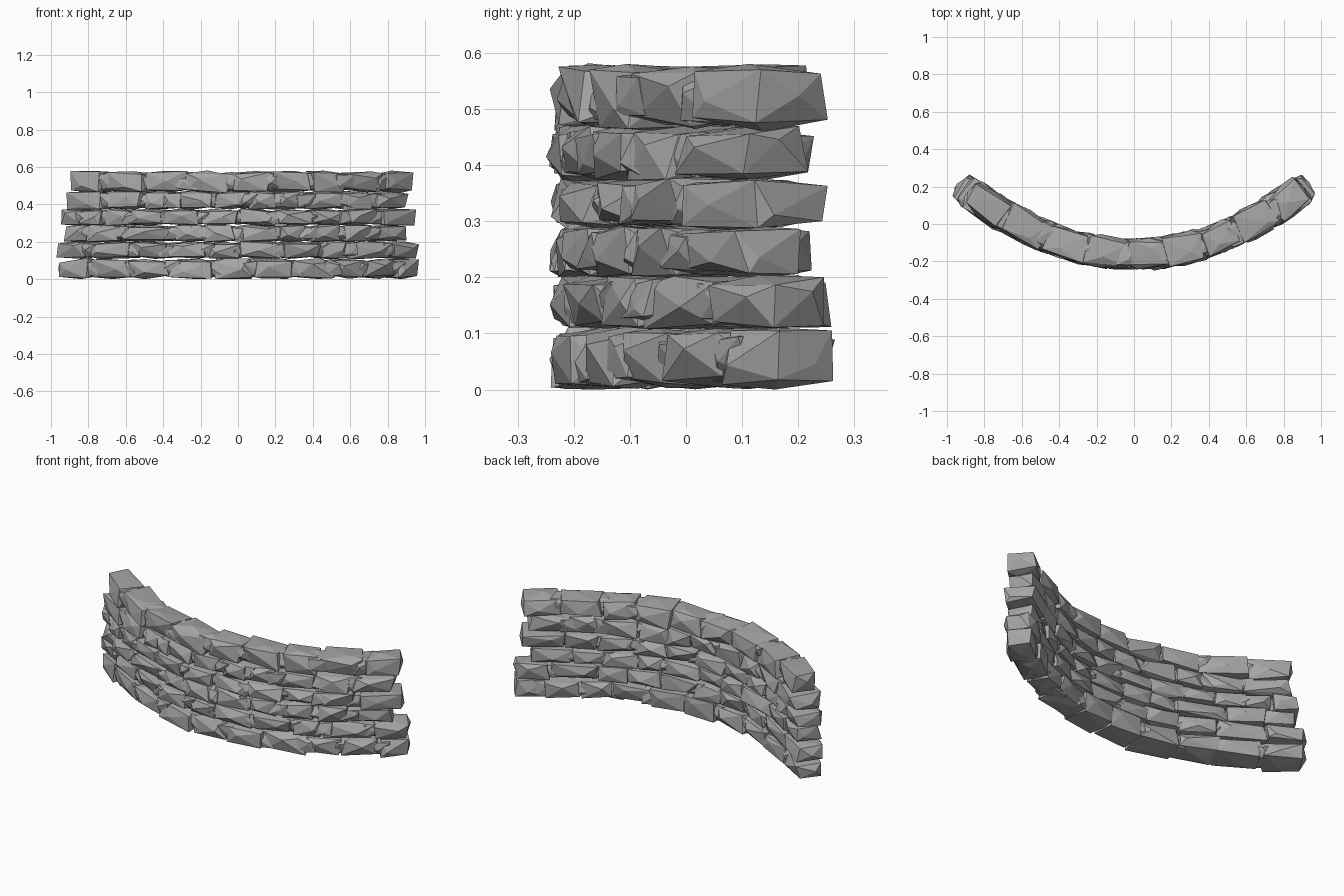
import bpy, bmesh, math, random
from mathutils import Matrix, Vector

random.seed(7)
if "Cube" in bpy.data.objects:
    bpy.data.objects.remove(bpy.data.objects["Cube"])

stone_grey = bpy.data.materials.new("stone_grey")
stone_grey.use_nodes = True
colour = (0.38, 0.38, 0.38, 1)
stone_grey.diffuse_color = colour
stone_grey.node_tree.nodes["Principled BSDF"].inputs["Base Color"].default_value = colour

DEPTH = 0.17
SIGNS = (-1, 1)
rand = random.uniform


def front_point(x):
    """Point on the curved front face of the wall, in plan."""
    return Vector((x, 0.4 * x * x - 0.25, 0))


def add_stone(bm, centre, angle, half):
    """Rough faceted boulder: hull of jittered corners and bulging faces."""
    points = []
    for sx in SIGNS:
        for sy in SIGNS:
            for sz in SIGNS:
                points.append(Vector((sx * rand(0.72, 0.97),
                                      sy * rand(0.6, 0.98),
                                      sz * rand(0.6, 0.97))))
    for axis in range(3):
        for side in SIGNS:
            p = Vector((rand(-0.5, 0.5), rand(-0.5, 0.5), rand(-0.5, 0.5)))
            p[axis] = side * rand(0.97, 1.04)
            points.append(p)
    turn = Matrix.Rotation(angle, 3, "Z") @ Matrix.Rotation(rand(-0.04, 0.04), 3, "Y")
    verts = []
    for p in points:
        q = centre + turn @ Vector((p.x * half[0], p.y * half[1], p.z * half[2]))
        q.z = max(q.z, 0)
        verts.append(bm.verts.new(q))
    hull = bmesh.ops.convex_hull(bm, input=verts)
    spare = {v for v in hull["geom_interior"] + hull["geom_unused"]
             if isinstance(v, bmesh.types.BMVert)}
    bmesh.ops.delete(bm, geom=list(spare), context="VERTS")


def add_course(name, bottom, top, joints):
    bm = bmesh.new()
    z = (bottom + top) / 2
    half_height = (top - bottom) / 2
    ends = [front_point(j / 100) for j in joints]

    # Main stones, one between each pair of joints
    for a, b in zip(ends, ends[1:]):
        chord = b - a
        angle = math.atan2(chord.y, chord.x)
        inward = Vector((-math.sin(angle), math.cos(angle), 0))
        half_depth = DEPTH / 2 * rand(0.93, 1.08)
        centre = (a + b) / 2 + inward * DEPTH / 2 + Vector((0, 0, z))
        add_stone(bm, centre, angle + rand(-0.05, 0.05),
                  (chord.length / 2 * 1.04, half_depth, half_height * rand(1.0, 1.08)))

    # Small packing stones behind the joints
    for p in ends[1:-1]:
        angle = math.atan(0.8 * p.x)
        inward = Vector((-math.sin(angle), math.cos(angle), 0))
        centre = p + inward * DEPTH * rand(0.45, 0.55) + Vector((0, 0, z))
        add_stone(bm, centre, angle, (0.06, DEPTH * 0.42, half_height * 0.9))

    bmesh.ops.recalc_face_normals(bm, faces=bm.faces)
    mesh = bpy.data.meshes.new(name)
    bm.to_mesh(mesh)
    bm.free()
    mesh.materials.append(stone_grey)
    bpy.context.collection.objects.link(bpy.data.objects.new(name, mesh))


# Courses from the ground up: bottom, top, joint positions in hundredths
add_course("foundation_course", 0.003, 0.109,
           (-99, -80, -59, -37, -14, 8, 30, 52, 69, 86, 99))
add_course("second_course", 0.11, 0.202,
           (-99, -82, -59, -38, -18, 1, 24, 45, 60, 84, 99))
add_course("third_course", 0.2, 0.29,
           (-95, -82, -64, -35, -20, -2, 22, 38, 57, 73, 92))
add_course("fourth_course", 0.288, 0.374,
           (-96, -85, -73, -58, -40, -21, 1, 21, 40, 60, 76, 96))
add_course("fifth_course", 0.374, 0.47,
           (-93, -72, -52, -36, -14, 5, 20, 37, 57, 74, 93))
add_course("coping_course", 0.465, 0.577,
           (-93, -74, -50, -28, -4, 18, 40, 58, 79, 96))
